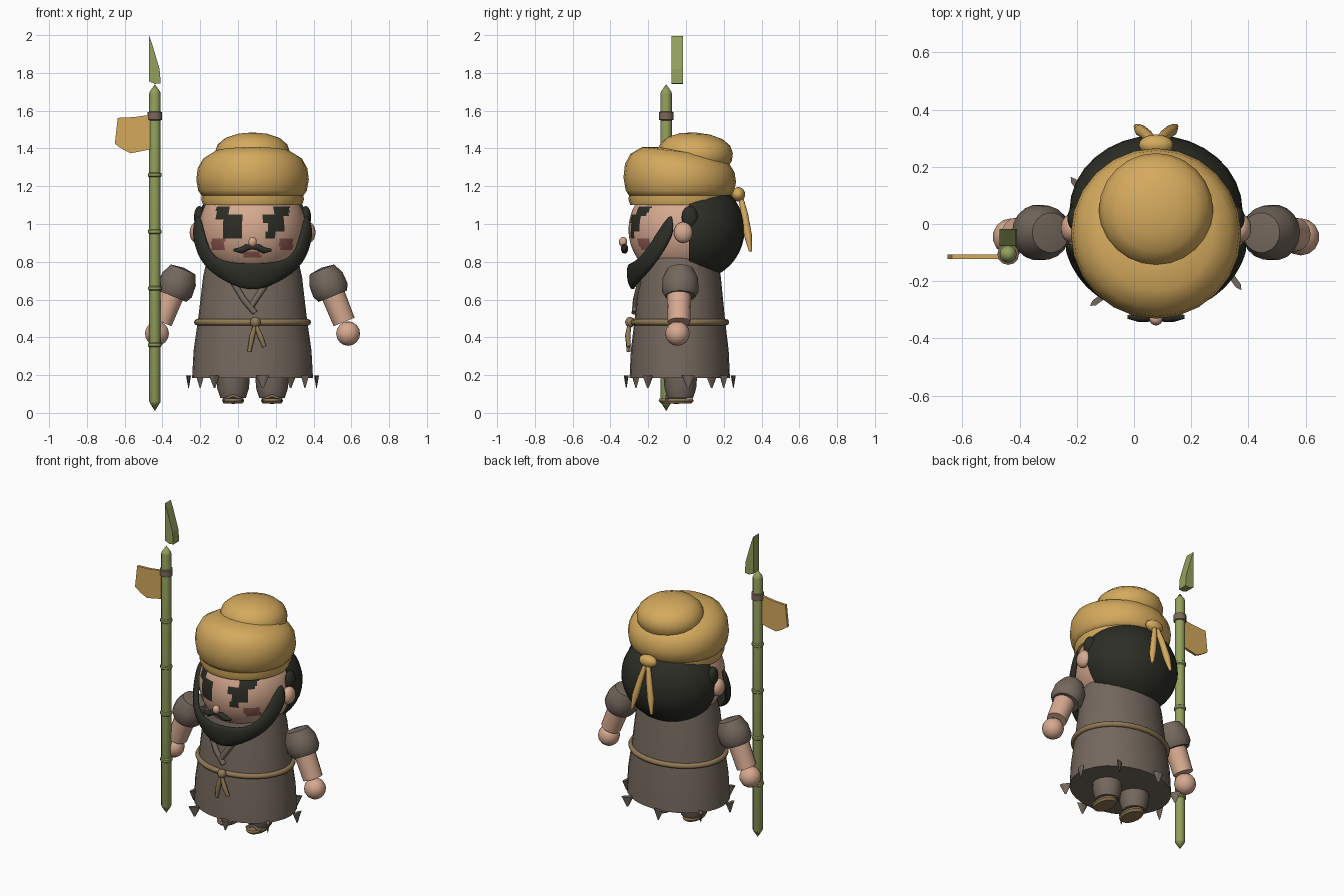
import bpy, bmesh, math
from mathutils import Matrix, Vector

if "Cube" in bpy.data.objects:
    bpy.data.objects.remove(bpy.data.objects["Cube"])

CX, CY = 0.077, -0.033   # axis of the figure


def material(name, r, g, b):
    m = bpy.data.materials.new(name)
    m.use_nodes = True
    m.diffuse_color = (r, g, b, 1)
    bsdf = next(n for n in m.node_tree.nodes if n.type == 'BSDF_PRINCIPLED')
    bsdf.inputs["Base Color"].default_value = (r, g, b, 1)
    bsdf.inputs["Roughness"].default_value = 0.8
    return m


SKIN = material("skin", .68, .40, .28)
CLOTH = material("yellow_cloth", .66, .40, .11)
ROBE = material("brown_robe", .175, .138, .11)
HAIR = material("black_hair", .027, .027, .02)
BAMBOO = material("green_bamboo", .29, .35, .11)
ROPE = material("tan_rope", .28, .19, .09)
TIE = material("brown_tie", .20, .14, .10)
BLUSH = material("red_blush", .30, .11, .09)


def finish(name, bm, mat, angle=40):
    bmesh.ops.recalc_face_normals(bm, faces=bm.faces)
    mesh = bpy.data.meshes.new(name)
    bm.to_mesh(mesh)
    bm.free()
    ob = bpy.data.objects.new(name, mesh)
    bpy.context.collection.objects.link(ob)
    mesh.materials.append(mat)
    bpy.ops.object.select_all(action='DESELECT')
    ob.select_set(True)
    bpy.context.view_layer.objects.active = ob
    if angle:
        bpy.ops.object.shade_smooth_by_angle(angle=math.radians(angle))
    return ob


def lathe(name, profile, mat, loc, scale=(1, 1, 1), tilt=0, seg=24, angle=40, shear=0):
    """Revolve (radius, height) points; shear lowers the back of the upper part."""
    bm = bmesh.new()
    rings = [[bm.verts.new((r * math.cos(a), r * math.sin(a), z))
              for a in (math.tau * i / seg for i in range(seg))] for r, z in profile]
    for lo, hi in zip(rings, rings[1:]):
        for i in range(seg):
            j = (i + 1) % seg
            bm.faces.new((lo[i], lo[j], hi[j], hi[i]))
    bmesh.ops.remove_doubles(bm, verts=bm.verts, dist=1e-5)
    for v in bm.verts:
        v.co.z -= shear * v.co.y * max(v.co.z, 0)
    bm.transform(Matrix.Translation(loc) @ Matrix.Rotation(tilt, 4, 'Y')
                 @ Matrix.Diagonal((*scale, 1)))
    return finish(name, bm, mat, angle)


def ball(name, mat, loc, radii, seg=20, rings=12, clip=None):
    bm = bmesh.new()
    bmesh.ops.create_uvsphere(bm, u_segments=seg, v_segments=rings, radius=1)
    bm.transform(Matrix.Translation(loc) @ Matrix.Diagonal((*radii, 1)))
    if clip is not None:   # keep only what lies behind y = clip
        cut = bmesh.ops.bisect_plane(bm, geom=bm.verts[:] + bm.edges[:] + bm.faces[:],
                                     plane_co=(0, clip, 0), plane_no=(0, -1, 0), clear_outer=True)
        bmesh.ops.contextual_create(bm, geom=[e for e in cut['geom_cut']
                                              if isinstance(e, bmesh.types.BMEdge)])
    return finish(name, bm, mat)


def tube(name, mat, points, radius, radii=None, closed=False):
    cu = bpy.data.curves.new(name, 'CURVE')
    cu.dimensions = '3D'
    cu.bevel_depth, cu.bevel_resolution, cu.use_fill_caps = radius, 2, True
    sp = cu.splines.new('POLY')
    sp.points.add(len(points) - 1)
    for i, p in enumerate(points):
        sp.points[i].co = (*p, 1)
        sp.points[i].radius = radii[i] if radii else 1
    sp.use_cyclic_u = closed
    cu.materials.append(mat)
    ob = bpy.data.objects.new(name, cu)
    bpy.context.collection.objects.link(ob)
    bpy.ops.object.select_all(action='DESELECT')
    ob.select_set(True)
    bpy.context.view_layer.objects.active = ob
    bpy.ops.object.convert(target='MESH')
    bpy.ops.object.shade_smooth_by_angle(angle=math.radians(50))


def prism(name, outline, mat, y0, y1):
    """Extrude an (x, z) outline between two depths."""
    bm = bmesh.new()
    face = bm.faces.new([bm.verts.new((x, y0, z)) for x, z in outline])
    out = bmesh.ops.extrude_face_region(bm, geom=[face])
    for v in out['geom']:
        if isinstance(v, bmesh.types.BMVert):
            v.co.y = y1
    return finish(name, bm, mat, 0)


# Robe, hem teeth, collar
lathe("robe", [(0, .185), (.32, .185), (.312, .33), (.289, .49), (.262, .72), (.24, .82), (0, .84)],
      ROBE, (CX, CY, 0), (1, .83, 1), seg=28)
for k in range(8):
    a = math.radians(9 + 45 * k)
    bm = bmesh.new()
    bmesh.ops.create_cone(bm, cap_ends=True, segments=6, radius1=.005, radius2=.036, depth=.065)
    bm.transform(Matrix.Translation((CX + .343 * math.cos(a), CY + .287 * math.sin(a), .165))
                 @ Matrix.Rotation(-a, 4, 'Z') @ Matrix.Diagonal((.33, 1, 1, 1)))
    finish("hem_tooth", bm, ROBE, 0)
tube("collar_left", ROBE, [(.16, -.24, .7), (.1, -.262, .61), (.06, -.268, .55)], .017)
tube("collar_right", ROBE, [(-.03, -.24, .7), (.03, -.265, .6), (.09, -.272, .53)], .017)

# Rope belt
tube("belt", ROPE, [(CX + .293 * math.cos(a), CY + .245 * math.sin(a), .48)
                    for a in (math.tau * i / 32 for i in range(32))], .017, closed=True)
ball("belt_knot", ROPE, (.092, -.296, .48), (.028, .026, .028))
for x, z in ((.06, .325), (.14, .35)):
    tube("belt_tail", ROPE, [(.092, -.3, .47), ((.092 + x) / 2, -.308, .41), (x, -.303, z)],
         .014, [.7, 1.1, .8])

# Arms and legs, mirrored about the figure's axis
for s, side in ((1, "left"), (-1, "right")):
    tilt = -s * math.radians(22)
    lathe("sleeve_" + side, [(0, -.075), (.08, -.078), (.098, -.045), (.095, .02), (.07, .075), (0, .085)],
          ROBE, (CX + s * .396, -.03, .69), tilt=tilt, seg=18)
    lathe("forearm_" + side, [(0, -.085), (.06, -.085), (.064, .085), (0, .085)],
          SKIN, (CX + s * .453, -.037, .56), tilt=tilt, seg=16)
    ball("hand_" + side, SKIN, (CX + s * .506, -.045, .42), (.065, .065, .065), 14, 8)
    lathe("leg_" + side, [(0, .08), (.068, .08), (.084, .13), (.09, .21), (0, .21)],
          ROBE, (CX + s * .103, -.03, 0), seg=16)
    lathe("sandal_" + side, [(0, .048), (.05, .05), (.058, .063), (.055, .076), (0, .08)],
          ROPE, (CX + s * .103, -.052, 0), (1, 1.6, 1), seg=16)
    tube("sandal_strap_" + side, TIE, [(CX + s * .103 + dx, -.1, z) for dx, z in
                                       ((-.05, .07), (0, .092), (.05, .07))], .008)
    ball("ear_" + side, SKIN, (CX + s * .297, -.015, .955), (.036, .05, .055))
    ball("sideburn_" + side, HAIR, (CX + s * .282, .02, 1.035), (.028, .043, .06))
    tube("moustache_" + side, HAIR, [(CX + s * dx, -.325, z) for dx, z in
                                     ((0, .875), (.03, .877), (.06, .86), (.1, .862))],
         .018, [.5, 1, 1, .35])

# Head with eyes, cheeks and mouth marked by (x0, x1, z0, z1) zones
head = ball("head", SKIN, (CX, -.012, .97), (.283, .292, .28), 128, 96)
eyes = [(-.115, -.045, 1.025, 1.09), (-.075, .02, .925, 1.055), (.19, .272, 1.045, 1.09),
        (.125, .245, 1.01, 1.05), (.155, .24, .965, 1.01), (.14, .2, .925, .965)]
cheeks = [(-.14, -.07, .865, .92), (.22, .29, .865, .92), (.03, .12, .82, .855)]
for index, mat, zones in ((1, HAIR, eyes), (2, BLUSH, cheeks)):
    head.data.materials.append(mat)
    for f in head.data.polygons:
        x, y, z = f.center
        if y < -.05 and any(a < x < b and c < z < d for a, b, c, d in zones):
            f.material_index = index
ball("nose", SKIN, (CX, -.333, .905), (.023, .022, .027), 14, 8)
ball("hair", HAIR, (CX, .045, .97), (.303, .265, .268), 32, 20, clip=.015)

# Beard: a thick strap swept around the jaw from ear to ear
upper = [(0, -.305, .79), (.15, -.272, .80), (.215, -.225, .84), (.25, -.17, .92), (.28, -.07, 1.08)]
lower = [(0, -.29, .635), (.13, -.255, .685), (.225, -.19, .75), (.285, -.13, .83), (.312, -.06, .95)]
bm = bmesh.new()
rows = []
for s, i in [(-1, i) for i in (4, 3, 2, 1)] + [(1, i) for i in range(5)]:
    u, w = Vector(upper[i]), Vector(lower[i])
    mid = (u + w) / 2
    mid.xy *= 1.05
    rows.append([bm.verts.new((CX + s * p.x, p.y, p.z)) for p in (u, mid, w)])
for a, b in zip(rows, rows[1:]):
    for k in range(2):
        bm.faces.new((a[k], a[k + 1], b[k + 1], b[k]))
beard = finish("beard", bm, HAIR, 60)
solid = beard.modifiers.new("thickness", 'SOLIDIFY')
solid.thickness, solid.offset = .035, 0
sub = beard.modifiers.new("rounding", 'SUBSURF')
sub.levels = sub.render_levels = 2

# Wrapped cap: band, main roll, crown bun and knotted tails
lathe("cap_band", [(0, 1.1), (.262, 1.1), (.272, 1.13), (.262, 1.2), (0, 1.2)], CLOTH, (CX, CY, 0), angle=60)
lathe("cap_roll", [(0, 0), (.265, 0), (.287, .03), (.298, .09), (.29, .15), (.262, .2),
                   (.2, .238), (.1, .25), (0, .25)], CLOTH, (CX, CY, 1.145), shear=.5, angle=70)
lathe("cap_bun", [(.17, -.08), (.195, -.04), (.2, 0), (.185, .045), (.145, .08), (.08, .102), (0, .11)],
      CLOTH, (CX, .048, 1.375), shear=.5, angle=70)
ball("cap_knot", CLOTH, (CX, .277, 1.157), (.06, .036, .038))
for s in (-1, 1):
    tube("cap_tail", CLOTH, [(CX + s * x, y, z) for x, y, z in
                             ((.01, .29, 1.14), (.03, .31, 1.05), (.055, .328, .94), (.07, .342, .855))],
         .021, [.6, .9, 1, .4])

# Bamboo spear, its joints, tie, pennant and blade
SX, SY = -.44, -.105
lathe("spear_shaft", [(0, .01), (.028, .055), (.03, .06), (.03, 1.69), (.028, 1.7), (0, 1.74)],
      BAMBOO, (SX, SY, 0), seg=12)
for z in (.36, .66, .96, 1.26):
    lathe("spear_joint", [(.029, -.013), (.036, -.007), (.036, .007), (.029, .013)],
          BAMBOO, (SX, SY, z), seg=12)
lathe("spear_tie", [(.028, -.024), (.038, -.02), (.038, .02), (.028, .024)], TIE, (SX, SY, 1.572), seg=12)
prism("pennant", [(-.465, 1.578), (-.55, 1.566), (-.637, 1.562), (-.652, 1.424), (-.61, 1.395),
                  (-.568, 1.374), (-.465, 1.395)], CLOTH, -.122, -.106)
prism("spear_blade", [(-.47, 1.995), (-.455, 1.955), (-.415, 1.82), (-.409, 1.745), (-.44, 1.742),
                      (-.47, 1.755)], BAMBOO, -.077, -.017)
